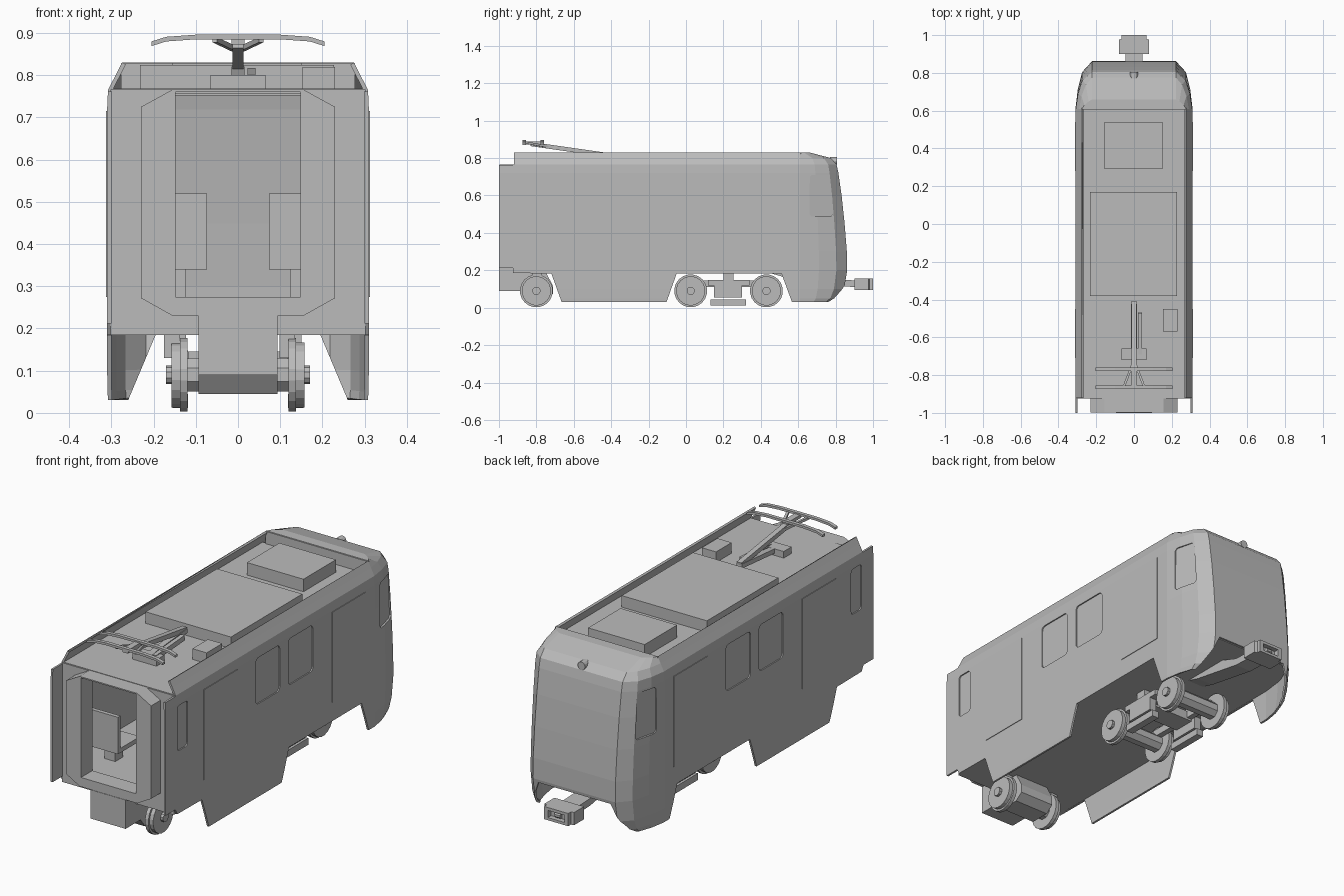
import bpy, bmesh, math
from mathutils import Vector

if "Cube" in bpy.data.objects:
    bpy.data.objects.remove(bpy.data.objects["Cube"])

grey = bpy.data.materials.new("plain grey")
grey.diffuse_color = (0.5, 0.5, 0.5, 1)
grey.use_nodes = True
grey.node_tree.nodes["Principled BSDF"].inputs["Base Color"].default_value = grey.diffuse_color


def finish(name, bm):
    bmesh.ops.recalc_face_normals(bm, faces=bm.faces[:])
    me = bpy.data.meshes.new(name)
    bm.to_mesh(me)
    bm.free()
    me.materials.append(grey)
    ob = bpy.data.objects.new(name, me)
    bpy.context.collection.objects.link(ob)
    return ob


def prism(name, pts, a, b, axis):
    """Extrude a 2D outline along an axis between a and b."""
    place = {'x': lambda p, t: (t, p[0], p[1]),
             'y': lambda p, t: (p[0], t, p[1]),
             'z': lambda p, t: (p[0], p[1], t)}[axis]
    bm = bmesh.new()
    lo = [bm.verts.new(place(p, a)) for p in pts]
    hi = [bm.verts.new(place(p, b)) for p in pts]
    bm.faces.new(lo)
    bm.faces.new(hi[::-1])
    n = len(pts)
    for i in range(n):
        j = (i + 1) % n
        bm.faces.new((lo[i], lo[j], hi[j], hi[i]))
    return finish(name, bm)


def rect(u0, u1, v0, v1):
    return [(u0, v0), (u1, v0), (u1, v1), (u0, v1)]


def box(name, x0, x1, y0, y1, z0, z1):
    return prism(name, rect(x0, x1, y0, y1), z0, z1, 'z')


def beam(name, p, q, w, h):
    """Square bar between two points."""
    p, q = Vector(p), Vector(q)
    d = q - p
    ob = box(name, -w / 2, w / 2, -h / 2, h / 2, 0, d.length)
    ob.rotation_mode = 'QUATERNION'
    ob.rotation_quaternion = d.to_track_quat('Z', 'Y')
    ob.location = p
    return ob


def disc(name, x0, x1, y, z, r, n=20):
    pts = [(y + r * math.cos((i + .5) * math.tau / n), z + r * math.sin((i + .5) * math.tau / n)) for i in range(n)]
    return prism(name, pts, x0, x1, 'x')


def rounded(y0, y1, z0, z1, r=.02):
    pts = []
    for cy, cz, a0 in ((y1 - r, z1 - r, 0), (y0 + r, z1 - r, 90), (y0 + r, z0 + r, 180), (y1 - r, z0 + r, 270)):
        for k in range(4):
            a = math.radians(a0 + 30 * k)
            pts.append((cy + r * math.cos(a), cz + r * math.sin(a)))
    return pts


def cut(ob, cutters):
    for c in cutters:
        c.hide_render = True
        m = ob.modifiers.new("cut", 'BOOLEAN')
        m.operation, m.solver, m.object = 'DIFFERENCE', 'EXACT', c
    bpy.context.view_layer.update()
    me = bpy.data.meshes.new_from_object(ob.evaluated_get(bpy.context.evaluated_depsgraph_get()))
    ob.modifiers.clear()
    ob.data = me
    for c in cutters:
        bpy.data.objects.remove(c)


# Body shell lofted from levels (height, half width, nose position)
levels = [(.03, .308, .79), (.05, .309, .82), (.10, .31, .845), (.2, .31, .862), (.3, .31, .86), (.45, .31, .848),
          (.6, .31, .832), (.72, .31, .815), (.765, .308, .805), (.80, .29, .775), (.83, .275, .66)]
bm = bmesh.new()
rings = []
for z, sx, yf in levels:
    d = yf - .61
    half = [(sx, -1), (sx, .61), (sx - .012, .61 + d * .4), (sx - .035, .61 + d * .77), (.222, yf)]
    line = half + [(-x, y) for x, y in half[::-1]]
    rings.append([bm.verts.new((x, y, z)) for x, y in line])
for a, b in zip(rings, rings[1:]):
    for i in range(len(a) - 1):
        bm.faces.new((a[i], a[i + 1], b[i + 1], b[i]))
bm.faces.new(rings[-1][1:-1])
body = finish("body_shell", bm)
if max(body.data.polygons, key=lambda p: p.center.z).normal.z < 0:
    body.data.flip_normals()
sol = body.modifiers.new("wall", 'SOLIDIFY')
sol.thickness, sol.offset = .01, -1

# Wheel arches, nose opening, end notch and windows
windows = [rounded(-.91, -.83, .49, .71, .015), rounded(-.305, -.12, .485, .71), rounded(-.055, .135, .485, .71)]
nose_win = [(.66, .5), (.67, .487), (.775, .487), (.784, .5), (.768, .7), (.758, .71), (.672, .71), (.662, .7)]
cutters = [
    prism("c", [(-1.1, -.1), (-.618, -.1), (-.72, .183), (-.91, .185), (-.925, .212), (-1.1, .212)], -.5, .5, 'x'),
    prism("c", [(-.15, -.1), (.615, -.1), (.51, .183), (-.05, .183)], -.5, .5, 'x'),
    prism("c", [(-.315, -.1), (.315, -.1), (.195, .185), (-.195, .185)], .7, 1.1, 'y'),
    box("c", -.5, .5, -1.1, -.92, .762, 1)]
cutters += [prism("c", w, -.5, .5, 'x') for w in windows + [nose_win]]
cut(body, cutters)

# Window panes and doors
for s in (-1, 1):
    for w in windows:
        prism("window_pane", w, s * .297, s * .304, 'x')
    p = prism("cab_window_pane", nose_win, s * .294, s * .299, 'x')
    for v in p.data.vertices:
        v.co.x -= s * (v.co.y - .66) * .25
    for y in (-.71, .28):
        prism("door", rect(y, y + .26, .275, .715), s * .308, s * .313, 'x')

# Floor, roof deck and end wall
plan = [(.302, -.92), (.302, .61), (.285, .73), (.255, .8), (.2, .845)]
prism("floor", plan + [(-x, y) for x, y in plan[::-1]], .185, .272, 'z')
box("roof_deck", -.302, .302, -.92, .612, .752, .768)
box("cab_roof_step", -.277, .277, .606, .614, .765, .828)
wall = box("end_wall", -.302, .302, -.925, -.91, .185, .766)
cut(wall, [box("c", -.148, .148, -1.2, -.8, .275, .755)])

# Gangway frame
oct_pts = [(.155, .23), (.23, .272), (.23, .725), (.155, .766)]
frame = prism("gangway_frame", oct_pts + [(-x, z) for x, z in oct_pts[::-1]], -.998, -.918, 'y')
cut(frame, [box("c", -.148, .148, -1.2, -.8, .275, .76)])

# Seats
for s in (-1, 1):
    for y in (-.82, -.28, .0):
        xa, xb = sorted((s * .073, s * .23))
        box("seat_back", xa, xb, y, y + .02, .345, .52)
        box("seat_cushion", xa, xb, y, y + .17, .34, .362)
        box("seat_leg", xa + .05, xb - .05, y + .05, y + .11, .27, .34)

# Roof equipment
box("roof_unit_large", -.232, .228, -.38, .17, .766, .824)
box("roof_unit_small", -.155, .15, .29, .54, .766, .829)
box("roof_box", .153, .23, -.57, -.45, .766, .82)

# Pantograph
box("pantograph_base", -.065, .065, -.72, -.66, .766, .8)
beam("lower_arm", (0, -.70, .785), (0, -.41, .81), .03, .022)
beam("side_rod", (.032, -.69, .79), (.032, -.47, .805), .02, .025)
beam("upper_arm", (0, -.41, .815), (0, -.83, .875), .025, .022)
for s in (-1, 1):
    beam("arm_fork", (0, -.72, .858), (s * .055, -.865, .884), .012, .012)
top = [(-.205, .88), (-.17, .891), (-.1, .896), (.1, .896), (.17, .891), (.205, .88)]
for y in (-.865, -.768):
    prism("contact_strip", top + [(x, z - .011) for x, z in top[::-1]], y - .009, y + .009, 'y')
beam("strip_link", (0, -.87, .881), (0, -.765, .881), .03, .016)

# Wheels and axles
for y in (-.8, .025, .43):
    disc("axle_housing", -.12, .12, y, .09, .042, 8)
    for s in (-1, 1):
        disc("wheel_flange", s * .12, s * .138, y, .09, .088)
        disc("wheel_tread", s * .138, s * .157, y, .09, .078)
        disc("wheel_hub", s * .157, s * .171, y, .09, .022, 10)

# Front bogie block
prism("front_bogie", [(-1, .23), (-1, .09), (-.885, .09), (-.85, .045), (-.75, .045), (-.71, .075), (-.71, .115),
                      (-.75, .19), (-.9, .23)], -.094, .094, 'x')
# Rear bogie frame, springs and track brakes
box("bogie_crossbeam", -.15, .15, .17, .28, .10, .145)
box("bogie_pivot", -.05, .05, .2, .255, .14, .19)
for s in (-1, 1):
    xa, xb = sorted((s * .09, s * .118))
    box("bogie_side_frame", xa, xb, .03, .43, .11, .145)
    xa, xb = sorted((s * .118, s * .155))
    box("bogie_side_bar", xa, xb, .118, .34, .12, .148)
    box("brake_hanger", xa, xb, .15, .30, .055, .12)
    box("track_brake", xa, xb, .13, .32, .012, .045)
    box("spring_post", xa - .005, xb - .005, .2, .255, .14, .19)
    box("front_spring", xa - .02, xb - .02, -.82, -.77, .13, .19)

# Rear coupler
prism("coupler_arm", [(.45, .185), (.52, .165), (.8, .115), (.93, .11), (.93, .145), (.8, .15), (.7, .185)],
      -.045, .045, 'x')
head = prism("coupler_head", [(-.08, .9), (.08, .9), (.08, .975), (.065, .98), (.065, 1), (-.065, 1), (-.065, .98),
                              (-.08, .975)], .095, .157, 'z')
cut(head, [box("c", -.045, .045, .975, 1.1, .108, .143)])
disc("coupler_pin", -.015, .015, .98, .125, .014, 8)

# Headlamp
lamp = [(.02 * math.cos(i * math.tau / 12), .785 + .02 * math.sin(i * math.tau / 12)) for i in range(12)]
prism("headlamp", lamp, .77, .806, 'y')
